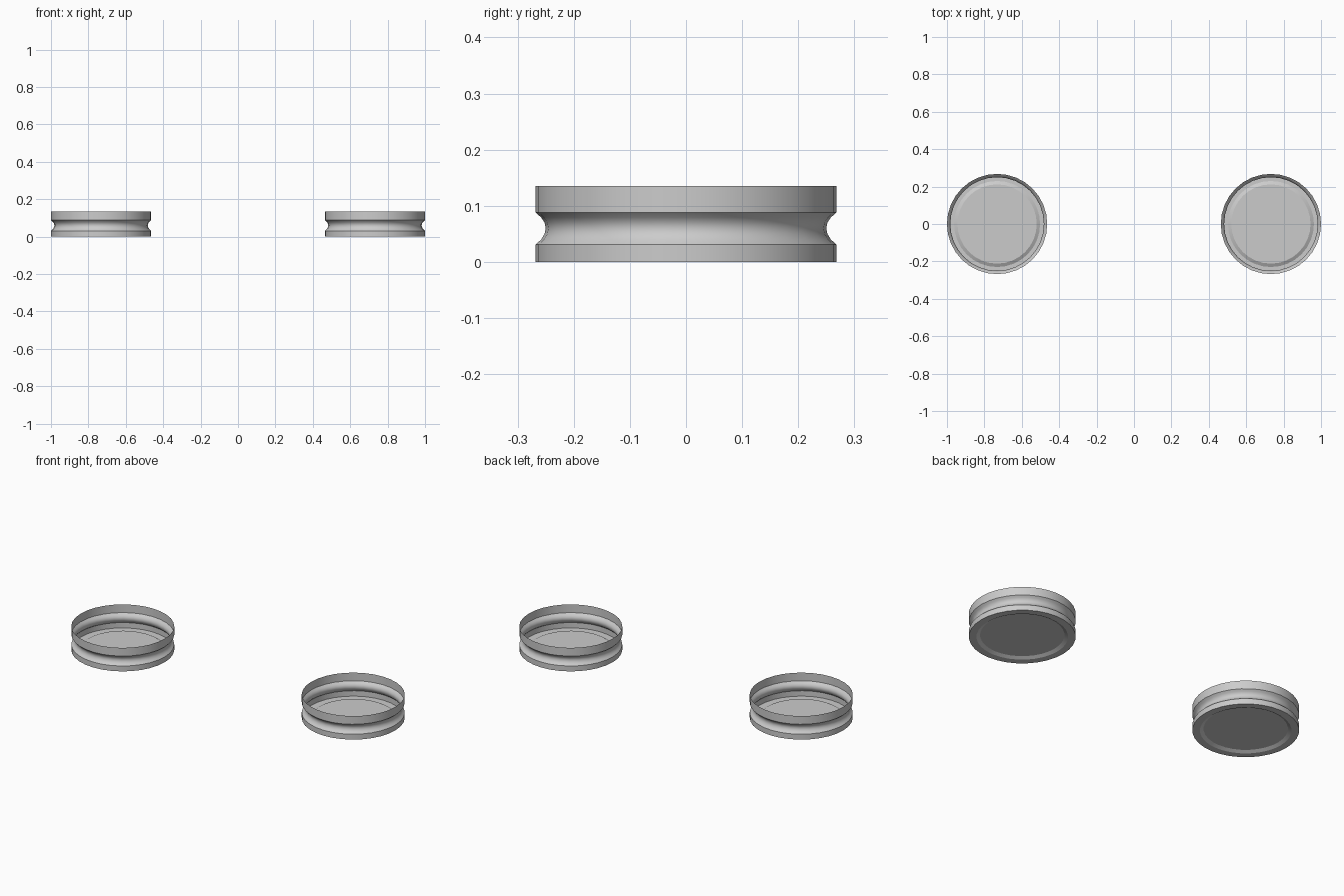
import bpy, bmesh, math

if "Cube" in bpy.data.objects:
    bpy.data.objects.remove(bpy.data.objects["Cube"])

SEGMENTS = 32
# Half profile (radius, z): raised floor, foot ring, grooved wall, open rim
PROFILE = [(0.212, 0.010), (0.230, 0.0), (0.268, 0.0), (0.268, 0.031),
           (0.258, 0.040), (0.252, 0.050), (0.250, 0.060), (0.252, 0.070),
           (0.258, 0.079), (0.268, 0.088), (0.268, 0.135)]


def dish(name, x):
    bm = bmesh.new()
    rings = []
    for r, z in PROFILE:
        rings.append([bm.verts.new((r * math.cos(2 * math.pi * i / SEGMENTS),
                                    r * math.sin(2 * math.pi * i / SEGMENTS), z))
                      for i in range(SEGMENTS)])
    # Floor disc
    bm.faces.new(list(reversed(rings[0])))
    # Foot and wall bands
    for a, b in zip(rings, rings[1:]):
        for i in range(SEGMENTS):
            j = (i + 1) % SEGMENTS
            bm.faces.new((a[i], a[j], b[j], b[i]))
    mesh = bpy.data.meshes.new(name)
    bm.to_mesh(mesh)
    bm.free()
    obj = bpy.data.objects.new(name, mesh)
    obj.location.x = x
    bpy.context.collection.objects.link(obj)
    bpy.ops.object.select_all(action='DESELECT')
    obj.select_set(True)
    bpy.context.view_layer.objects.active = obj
    bpy.ops.object.shade_smooth_by_angle(angle=math.radians(28))


# Matching pair of open dishes
dish("left_dish", -0.732)
dish("right_dish", 0.732)
